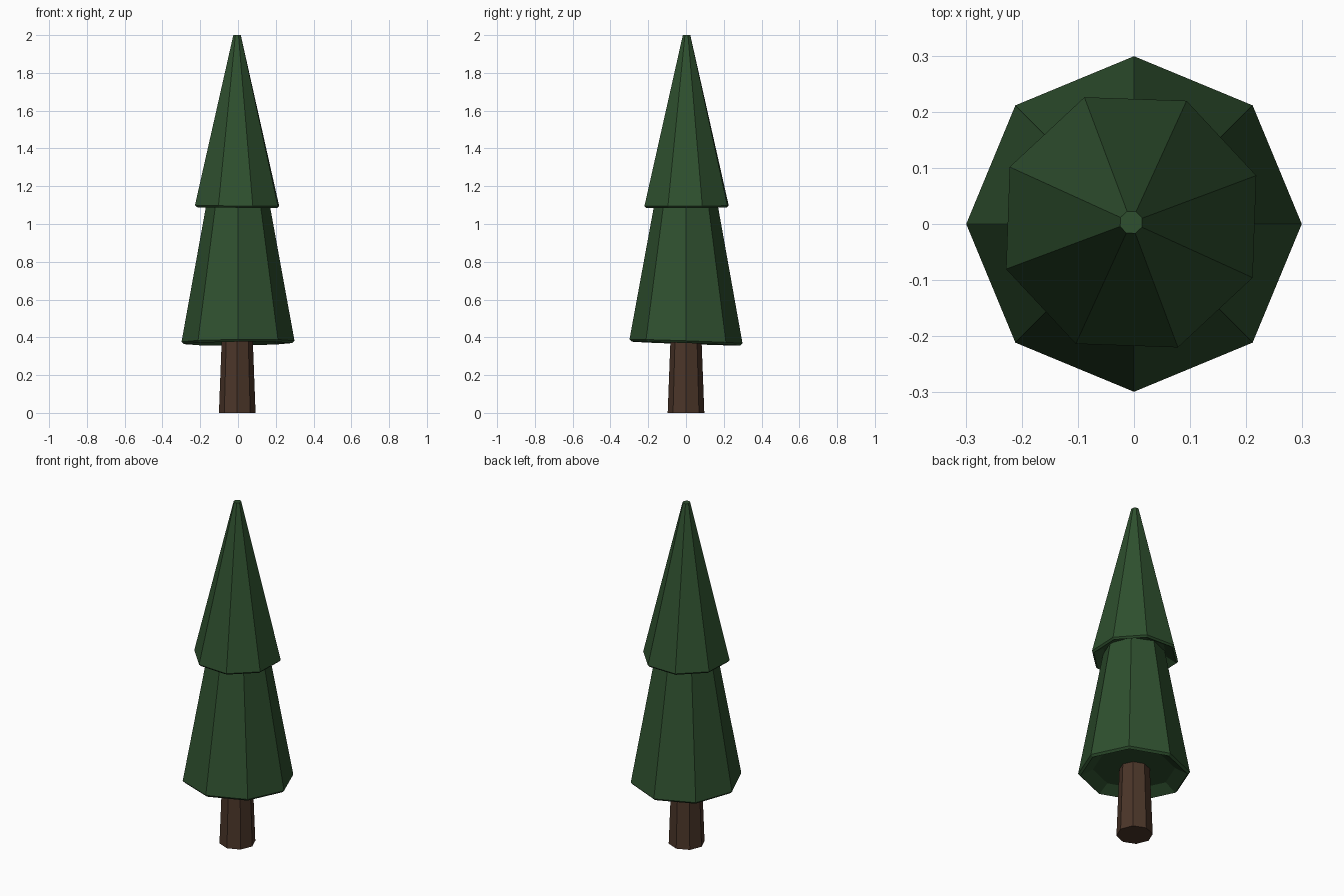
import bpy
from math import cos, sin, pi, radians

if "Cube" in bpy.data.objects:
    bpy.data.objects.remove(bpy.data.objects["Cube"])


def material(name, rgb):
    m = bpy.data.materials.new(name)
    m.diffuse_color = (*rgb, 1)
    m.use_nodes = True
    m.node_tree.nodes["Principled BSDF"].inputs["Base Color"].default_value = m.diffuse_color
    return m


def lathe(name, profile, mat, center=(0, 0), turn=0, tilt=(0, 0), sides=8):
    """Eight-sided solid from (radius, z, tilt weight, x shift) rings, bottom to top."""
    verts, faces = [], []
    for r, z, w in profile:
        for i in range(sides):
            a = turn + 2 * pi * i / sides
            x, y = r * cos(a), r * sin(a)
            verts.append((x + center[0], y + center[1],
                          z + w * (tilt[0] * x + tilt[1] * y)))
    for k in range(len(profile) - 1):
        for i in range(sides):
            j = (i + 1) % sides
            faces.append((k * sides + i, k * sides + j,
                          (k + 1) * sides + j, (k + 1) * sides + i))
    last = (len(profile) - 1) * sides
    faces.append(tuple(reversed(range(sides))))
    faces.append(tuple(range(last, last + sides)))
    mesh = bpy.data.meshes.new(name)
    mesh.from_pydata(verts, [], faces)
    mesh.materials.append(mat)
    ob = bpy.data.objects.new(name, mesh)
    bpy.context.collection.objects.link(ob)
    return ob


green = material("foliage_green", (0.028, 0.08, 0.028))
brown = material("bark_brown", (0.07, 0.036, 0.022))

# Tapered trunk running up into the foliage
lathe("trunk", [(0.097, 0, 0), (0.081, 0.42, 0)], brown, center=(-0.004, 0))

# Foliage tiers: recessed underside, bevelled rim, tapering skirt
lathe("lower_foliage",
      [(0.22, 0.405, 1), (0.287, 0.367, 1), (0.299, 0.379, 1), (0.152, 1.19, 0)],
      green, tilt=(0.01, -0.035))
lathe("upper_foliage",
      [(0.175, 1.118, 1), (0.228, 1.087, 1), (0.238, 1.097, 1), (0.021, 2.0, 0)],
      green, center=(-0.005, 0.003), turn=radians(20.5), tilt=(-0.01, 0.005))
